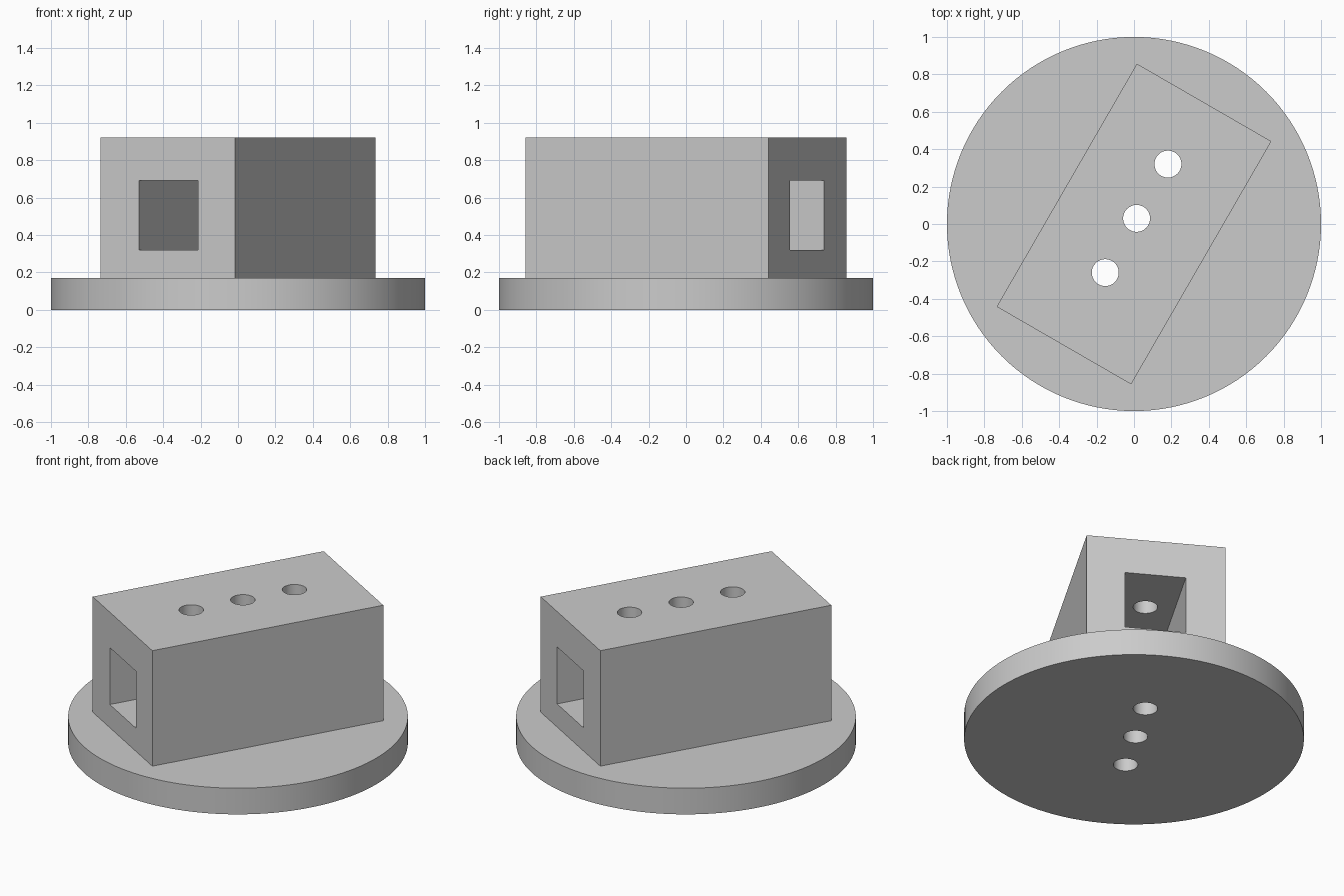
import bpy
from math import radians
from mathutils import Matrix, Vector

cube = bpy.data.objects.get("Cube")
if cube:
    bpy.data.objects.remove(cube, do_unlink=True)

BASE_TOP, TOP = 0.17, 0.92
TURN = Matrix.Rotation(radians(-30), 4, "Z")   # block is turned on its base

grey = bpy.data.materials.new("plain grey")
grey.use_nodes = True
colour = (0.6, 0.6, 0.6, 1)
grey.diffuse_color = colour
grey.node_tree.nodes["Principled BSDF"].inputs["Base Color"].default_value = colour


def finish(name):
    obj = bpy.context.object
    obj.name = name
    obj.data.materials.append(grey)
    return obj


def box(name, size, x, z0, z1):
    """Box in the turned frame, offset by x across its width."""
    bpy.ops.mesh.primitive_cube_add(size=1)
    obj = finish(name)
    scale = Matrix.Diagonal((size[0], size[1], z1 - z0, 1))
    obj.data.transform(TURN @ Matrix.Translation((x, 0, (z0 + z1) / 2)) @ scale)
    return obj


def cylinder(name, radius, centre, z0, z1, sides):
    bpy.ops.mesh.primitive_cylinder_add(vertices=sides, radius=radius, depth=z1 - z0)
    obj = finish(name)
    obj.data.transform(Matrix.Translation((centre.x, centre.y, (z0 + z1) / 2)))
    return obj


def combine(target, tool, operation):
    mod = target.modifiers.new(tool.name, "BOOLEAN")
    mod.operation = operation
    mod.solver = "EXACT"
    mod.object = tool
    bpy.context.view_layer.objects.active = target
    bpy.ops.object.modifier_apply(modifier=mod.name)
    bpy.data.objects.remove(tool, do_unlink=True)


# Round base with the rectangular block standing on it
mount = cylinder("block_on_round_base", 1.0, Vector((0, 0, 0)), 0, BASE_TOP, 128)
combine(mount, box("block", (0.83, 1.5), 0, BASE_TOP - 0.05, TOP), "UNION")

# Square channel along the whole block
combine(mount, box("channel", (0.365, 2), 0.005, 0.32, 0.69), "DIFFERENCE")

# Row of three vertical holes through block and base
for i in (-1, 0, 1):
    centre = TURN @ Vector((-0.003, 0.033 + 0.335 * i, 0))
    combine(mount, cylinder("hole", 0.072, centre, -0.1, 1.1, 48), "DIFFERENCE")

bpy.ops.object.select_all(action="DESELECT")
mount.select_set(True)
bpy.context.view_layer.objects.active = mount
bpy.ops.object.shade_smooth_by_angle(angle=radians(30))
